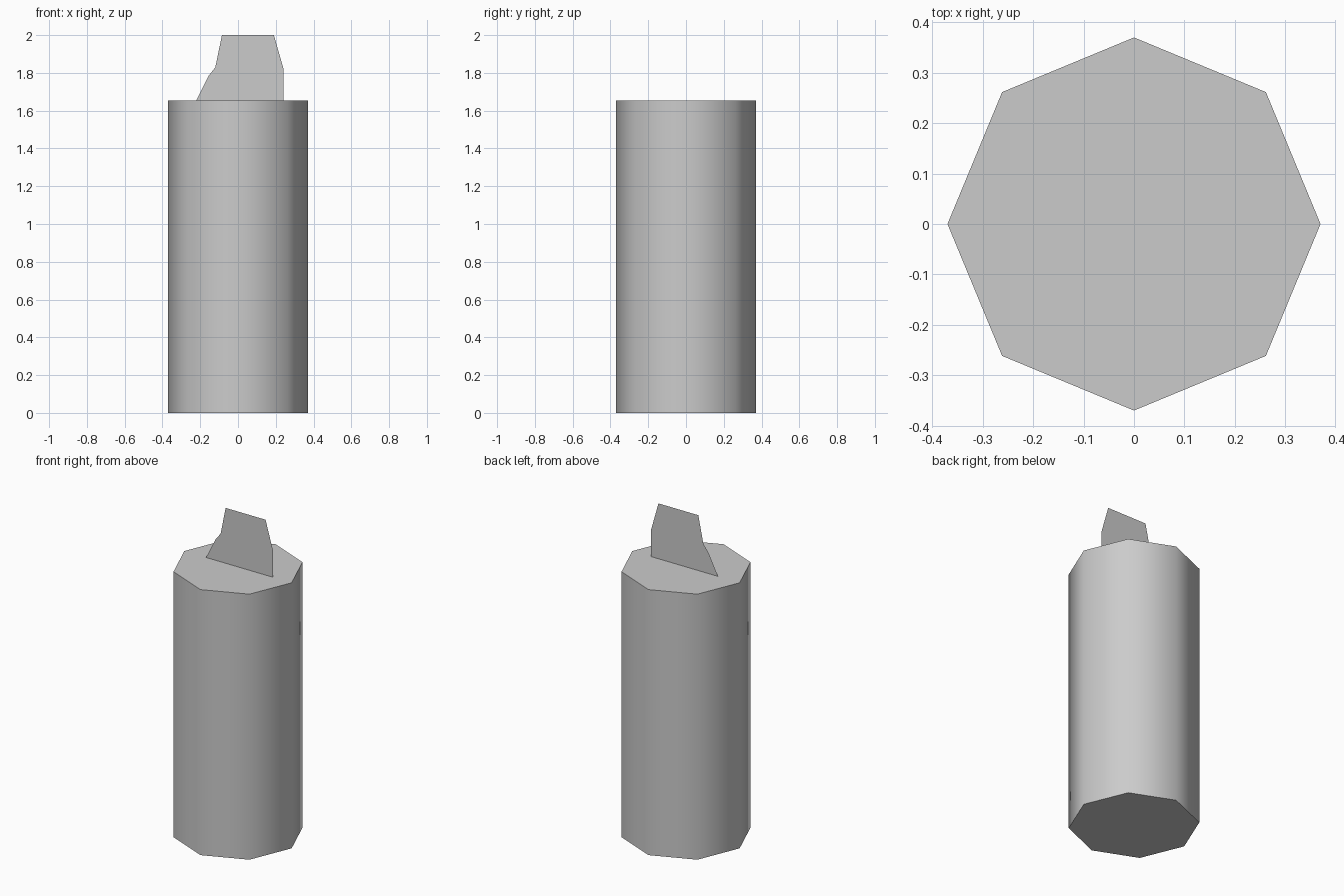
import bpy
import bmesh
import math

cube = bpy.data.objects.get("Cube")
if cube:
    bpy.data.objects.remove(cube, do_unlink=True)

RADIUS, HEIGHT, SIDES = 0.37, 1.655, 8

wax = bpy.data.materials.new("pale_grey")
wax.use_nodes = True
wax.diffuse_color = (0.6, 0.6, 0.6, 1)
wax.node_tree.nodes["Principled BSDF"].inputs["Base Color"].default_value = (0.6, 0.6, 0.6, 1)


def add_object(name, bm):
    mesh = bpy.data.meshes.new(name)
    bm.to_mesh(mesh)
    bm.free()
    mesh.materials.append(wax)
    obj = bpy.data.objects.new(name, mesh)
    bpy.context.collection.objects.link(obj)
    return obj


# Candle body: octagonal prism with corners on the axes, smooth sides, flat caps
bm = bmesh.new()
ring = [bm.verts.new((RADIUS * math.cos(math.tau * i / SIDES),
                      RADIUS * math.sin(math.tau * i / SIDES), 0))
        for i in range(SIDES)]
base = bm.faces.new(ring)
top = bmesh.ops.extrude_face_region(bm, geom=[base], use_keep_orig=True)
bmesh.ops.translate(bm, vec=(0, 0, HEIGHT),
                    verts=[v for v in top["geom"] if isinstance(v, bmesh.types.BMVert)])
bmesh.ops.recalc_face_normals(bm, faces=bm.faces)
body = add_object("candle_body", bm)
bpy.context.view_layer.objects.active = body
body.select_set(True)
bpy.ops.object.shade_smooth_by_angle(angle=math.radians(50))

# Flame: a single flat sheet standing on the body, facing the front
outline = [(-0.22, HEIGHT), (0.24, HEIGHT), (0.24, 1.825), (0.19, 2.0),
           (-0.085, 2.0), (-0.12, 1.83), (-0.155, 1.785)]
bm = bmesh.new()
bm.faces.new([bm.verts.new((x, 0, z)) for x, z in outline])
add_object("flame", bm)
